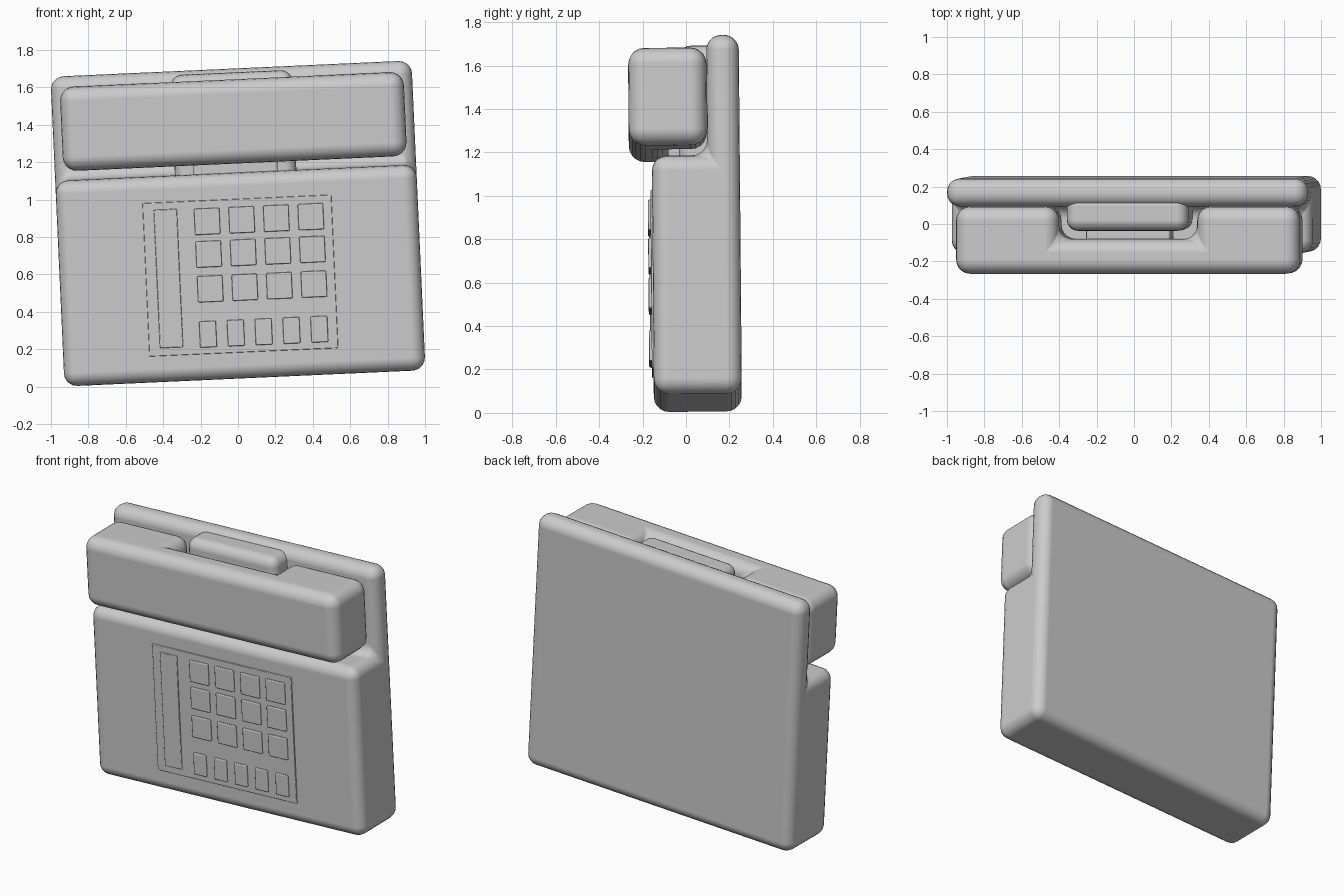
import bpy, bmesh, math
from mathutils import Matrix, Vector

cube = bpy.data.objects.get("Cube")
if cube:
    bpy.data.objects.remove(cube)

grey = bpy.data.materials.new("plastic grey")
grey.use_nodes = True
grey.diffuse_color = (0.6, 0.6, 0.6, 1)
grey.node_tree.nodes["Principled BSDF"].inputs["Base Color"].default_value = (0.6, 0.6, 0.6, 1)

# The whole telephone hangs slightly askew about its middle
LEAN = (Matrix.Translation((0, 0, 0.87))
        @ Matrix.Rotation(math.radians(-2.6), 4, 'Y')
        @ Matrix.Rotation(math.radians(0.5), 4, 'X'))


def prism(name, outline, push, bevel, segments=5):
    """Extrude a flat outline along push, round its edges and lean it."""
    bm = bmesh.new()
    face = bm.faces.new([bm.verts.new(p) for p in outline])
    top = bmesh.ops.extrude_face_region(bm, geom=[face])["geom"]
    bmesh.ops.translate(bm, vec=Vector(push),
                        verts=[v for v in top if isinstance(v, bmesh.types.BMVert)])
    bmesh.ops.recalc_face_normals(bm, faces=bm.faces)
    mesh = bpy.data.meshes.new(name)
    bm.to_mesh(mesh)
    bm.free()
    mesh.materials.append(grey)
    ob = bpy.data.objects.new(name, mesh)
    bpy.context.collection.objects.link(ob)
    ob.matrix_world = LEAN
    mod = ob.modifiers.new("rounding", 'BEVEL')
    mod.width = bevel
    mod.segments = segments
    mod.limit_method = 'ANGLE'
    mod.harden_normals = True
    bpy.ops.object.select_all(action='DESELECT')
    ob.select_set(True)
    bpy.context.view_layer.objects.active = ob
    bpy.ops.object.shade_smooth_by_angle(angle=math.radians(40))
    return ob


def block(name, x, y, z, bevel, segments=3):
    """Box between (low, high) pairs on each axis."""
    outline = [(x[0], y[0], z[0]), (x[1], y[0], z[0]),
               (x[1], y[0], z[1]), (x[0], y[0], z[1])]
    return prism(name, outline, (0, y[1] - y[0], 0), bevel, segments)


def around(c, half):
    return (c - half, c + half)


# Base: thick lower housing with a thin back plate rising behind the handset
W = 0.966
profile = [(-0.155, -0.825), (0.25, -0.825), (0.25, 0.83),
           (0.1, 0.83), (0.1, 0.275), (-0.155, 0.275)]
prism("base_housing", [(-W, y, z) for y, z in profile], (2 * W, 0, 0), 0.07)

# Handset: grip bar with an earpiece and a mouthpiece reaching back
half = [(0.92, -0.26), (0.92, 0.1), (0.37, 0.1), (0.37, -0.075)]
u_shape = half + [(-x, y) for x, y in reversed(half)]
prism("handset", [(x, y, 0.325) for x, y in u_shape], (0, 0, 0.45), 0.075)

# Cradle and the hook bar it holds the grip with
block("cradle", (-0.325, 0.325), (-0.03, 0.16), (0.22, 0.81), 0.06, 5)
block("hook_bar", (-0.225, 0.225), (-0.08, 0), (0.26, 0.7), 0.012, 2)

# Keypad panel with a label strip
block("keypad_panel", (-0.505, 0.505), (-0.163, -0.1), (-0.685, 0.135), 0.003, 1)
block("label_strip", around(-0.385, 0.062), (-0.17, -0.1), around(-0.273, 0.37), 0.004, 1)

# Dialling keys in three rows of four, function keys in a row of five
for row, z in enumerate((0.023, -0.152, -0.338)):
    for col in range(4):
        block(f"dial_key_{row}_{col}", around(-0.164 + 0.185 * col, 0.068),
              (-0.175, -0.1), around(z, 0.07), 0.006, 2)
for col in range(5):
    block(f"function_key_{col}", around(-0.187 + 0.149 * col, 0.045),
          (-0.175, -0.1), around(-0.58, 0.07), 0.006, 2)
